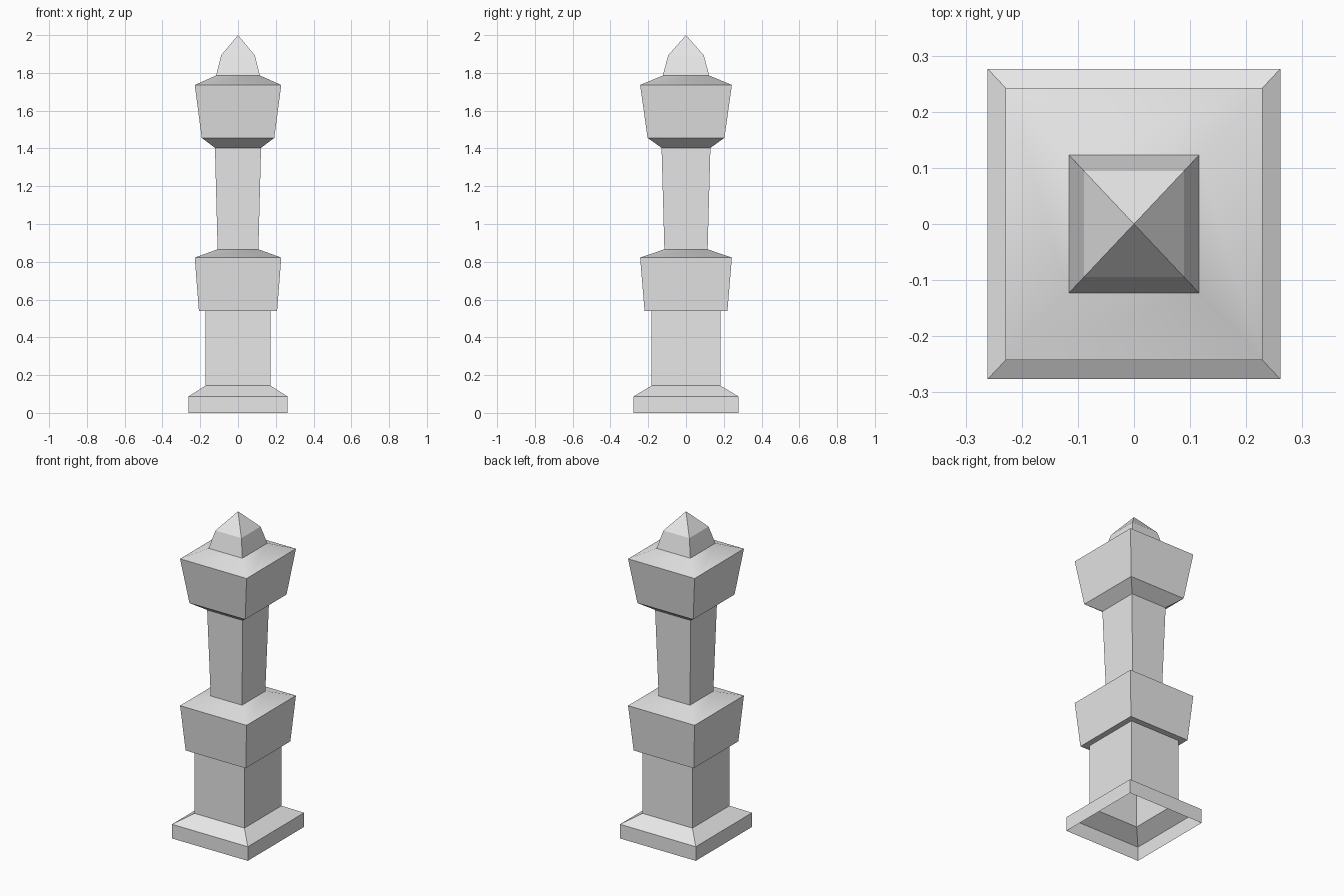
import bpy, bmesh, math

cube = bpy.data.objects.get("Cube")
if cube:
    bpy.data.objects.remove(cube, do_unlink=True)

stone = bpy.data.materials.new("grey stone")
stone.use_nodes = True
grey = (0.8, 0.8, 0.8, 1)
stone.diffuse_color = grey
stone.node_tree.nodes["Principled BSDF"].inputs["Base Color"].default_value = grey

DEPTH = 1.06  # the plan is slightly deeper than wide
CORNERS = ((-1, -1), (1, -1), (1, 1), (-1, 1))


def square_tier(name, profile, smooth=True):
    """Open four-sided shell through (half width, height) rings; zero width is a tip."""
    bm = bmesh.new()
    previous = None
    for r, z in profile:
        if r == 0:
            ring = [bm.verts.new((0, 0, z))] * 4
        else:
            ring = [bm.verts.new((x * r, y * r * DEPTH, z)) for x, y in CORNERS]
        if previous:
            for i in range(4):
                j = (i + 1) % 4
                quad = (previous[i], previous[j], ring[j], ring[i])
                bm.faces.new(list(dict.fromkeys(quad)))
        previous = ring
    mesh = bpy.data.meshes.new(name)
    bm.to_mesh(mesh)
    bm.free()
    mesh.materials.append(stone)
    obj = bpy.data.objects.new(name, mesh)
    bpy.context.collection.objects.link(obj)
    if smooth:
        bpy.ops.object.select_all(action='DESELECT')
        obj.select_set(True)
        bpy.context.view_layer.objects.active = obj
        bpy.ops.object.shade_smooth_by_angle(angle=math.radians(35))
    return obj


# Hollow plinth with sloped shoulder
square_tier("plinth", [(0.261, 0), (0.261, 0.088), (0.172, 0.144)])

# Lower shaft
square_tier("lower_shaft", [(0.172, 0.144), (0.172, 0.54)])

# Middle block: flat underside, flaring sides and shallow roof
square_tier("middle_block", [(0.172, 0.54), (0.207, 0.54), (0.229, 0.822), (0.108, 0.866)])

# Upper shaft widening upward
square_tier("upper_shaft", [(0.108, 0.866), (0.122, 1.403)])

# Top block: sloped underside, flaring sides and shallow roof
square_tier("top_block", [(0.122, 1.403), (0.192, 1.456), (0.229, 1.736), (0.116, 1.786)])

# Pointed finial
square_tier("finial", [(0.116, 1.786), (0.089, 1.893), (0, 2)], smooth=False)
